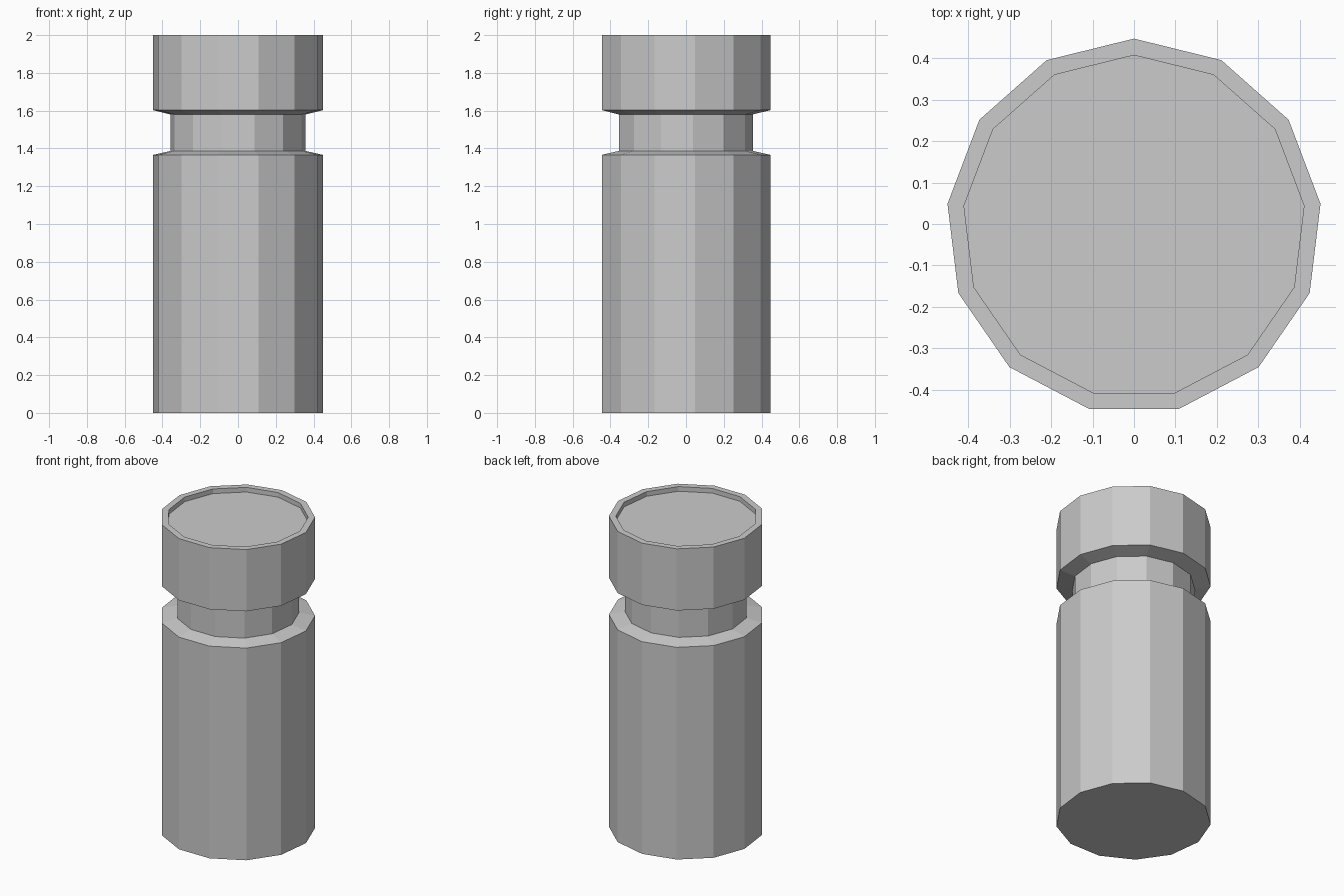
import bpy, bmesh
from math import sin, cos, tau

if "Cube" in bpy.data.objects:
    bpy.data.objects.remove(bpy.data.objects["Cube"])

SIDES = 13
Y_OFF = -0.006  # keeps the odd-sided outline centred


def lathe(name, profile):
    """Stack flat rings (radius, z), bridge them and cap both ends."""
    bm = bmesh.new()
    rings = []
    for r, z in profile:
        rings.append([bm.verts.new((-r * sin(tau * i / SIDES),
                                    r * cos(tau * i / SIDES) + Y_OFF, z))
                      for i in range(SIDES)])
    for a, b in zip(rings, rings[1:]):
        for i in range(SIDES):
            j = (i + 1) % SIDES
            bm.faces.new((a[i], a[j], b[j], b[i]))
    bm.faces.new(rings[0][::-1])
    bm.faces.new(rings[-1])
    bmesh.ops.recalc_face_normals(bm, faces=bm.faces)
    mesh = bpy.data.meshes.new(name)
    bm.to_mesh(mesh)
    bm.free()
    obj = bpy.data.objects.new(name, mesh)
    bpy.context.collection.objects.link(obj)
    return obj


# Cylinder body, grooved neck, head and shallow recessed top
lathe("grooved_post", [
    (0.453, 0.0), (0.453, 1.366),    # body
    (0.36, 1.387), (0.36, 1.58),     # neck
    (0.453, 1.603), (0.453, 2.0),    # head
    (0.413, 2.0), (0.413, 1.97),     # rim and recess
])
